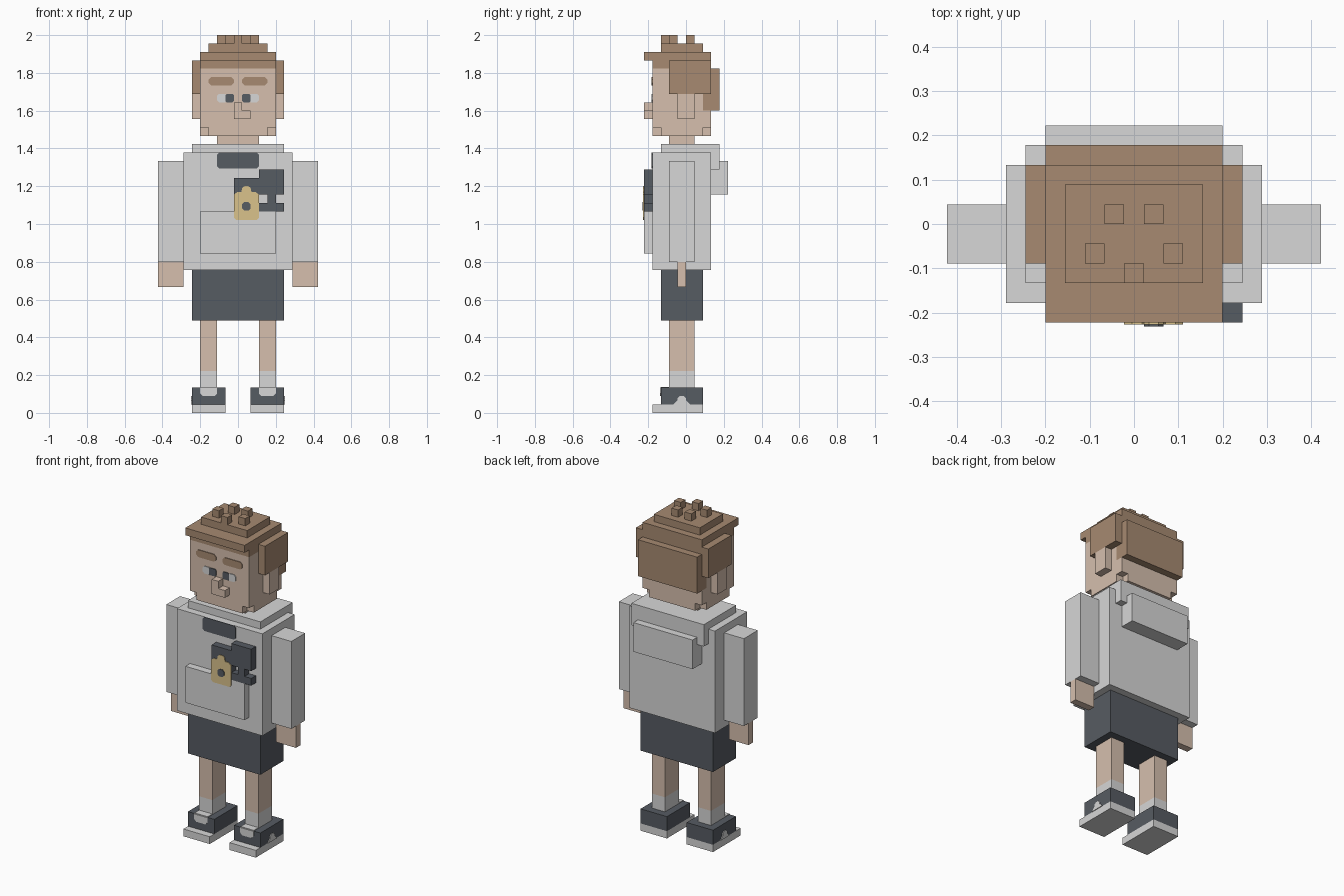
import bpy
import bmesh

cube = bpy.data.objects.get("Cube")
if cube:
    bpy.data.objects.remove(cube, do_unlink=True)

U = 2 / 45   # size of one block
THIN = 0.1   # thickness of painted plates, in blocks


def material(name, r, g, b):
    m = bpy.data.materials.new(name)
    m.use_nodes = True
    m.diffuse_color = (r, g, b, 1)
    m.node_tree.nodes["Principled BSDF"].inputs["Base Color"].default_value = (r, g, b, 1)
    return m


white = material("off_white", .68, .68, .68)
skin = material("skin", .67, .52, .42)
hair = material("brown_hair", .385, .254, .165)
dark = material("charcoal", .094, .106, .123)
gold = material("gold", .70, .54, .26)


def finish(name, bm, mat):
    bmesh.ops.recalc_face_normals(bm, faces=bm.faces)
    mesh = bpy.data.meshes.new(name)
    bm.to_mesh(mesh)
    bm.free()
    mesh.materials.append(mat)
    ob = bpy.data.objects.new(name, mesh)
    bpy.context.collection.objects.link(ob)
    return ob


def box(name, mat, x, y, z):
    """Box from (low, high) ranges in blocks."""
    bm = bmesh.new()
    bmesh.ops.create_cube(bm, size=1)
    for v in bm.verts:
        v.co = [(r[0] + r[1]) / 2 * U + c * (r[1] - r[0]) * U
                for c, r in zip(v.co, (x, y, z))]
    return finish(name, bm, mat)


def pair(name, mat, x, y, z):
    """Box on the left (+x) and its mirror on the right."""
    box("left_" + name, mat, x, y, z)
    box("right_" + name, mat, (-x[1], -x[0]), y, z)


def plate(name, mat, outline, place, step):
    """Thin plate: place maps an outline point to 3D, step is its thickness."""
    bm = bmesh.new()
    face = bm.faces.new([bm.verts.new([c * U for c in place(*p)]) for p in outline])
    ext = bmesh.ops.extrude_face_region(bm, geom=[face])["geom"]
    bmesh.ops.translate(bm, vec=[c * U for c in step],
                        verts=[g for g in ext if isinstance(g, bmesh.types.BMVert)])
    return finish(name, bm, mat)


def front_plate(name, mat, outline, y, side=1, thick=THIN):
    return plate(name, mat, outline, lambda a, b: (side * a, y, b), (0, -thick, 0))


def rounded(x0, x1, z0, z1, c):
    return [(x0 + c, z0), (x1 - c, z0), (x1, z0 + c), (x1, z1 - c),
            (x1 - c, z1), (x0 + c, z1), (x0, z1 - c), (x0, z0 + c)]


SIDES = (("left_", 1), ("right_", -1))

# Shoes, socks and legs
pair("sole", white, (1.5, 5.5), (-4, 2), (0, 1))
pair("shoe", dark, (1.5, 5.5), (-3, 2), (1, 3))
pair("sock", white, (2.5, 4.5), (-2, 1), (3, 5))
pair("leg", skin, (2.5, 4.5), (-2, 1), (5, 11))
pair("tongue_top", white, (2.5, 4.5), (-3, -2), (3, 3 + THIN))
tongue = [(2.8, 2), (4.2, 2), (4.5, 2.3), (4.5, 3), (2.5, 3), (2.5, 2.3)]
arch = [(-1.5, 1), (-1, 1.5), (-1, 1.75), (-.75, 2), (-.25, 2),
        (0, 1.75), (0, 1.5), (.5, 1)]
for label, s in SIDES:
    front_plate(label + "tongue_front", white, tongue, -3, s)
    plate(label + "shoe_arch", white, arch,
          lambda a, b: (s * 5.5, a, b), (s * THIN, 0, 0))

# Shorts, torso and hood
box("shorts", dark, (-5.5, 5.5), (-3, 2), (11, 17))
box("sweater", white, (-6.5, 6.5), (-4, 3), (17, 31))
box("collar", white, (-5.5, 5.5), (-3, 4), (31, 32))
box("hood_top", white, (-5.5, 5.5), (3, 4), (29, 31))
box("hood", white, (-4.5, 4.5), (3, 5), (26, 30))
box("pocket", white, (-4.5, 4.5), (-5, -4), (19, 24))
front_plate("neckline", dark, rounded(-2.5, 2.5, 29.1, 31, .25), -4)

# Arms
pair("sleeve", white, (6.5, 9.5), (-2, 1), (18, 30))
pair("hand", skin, (6.5, 9.5), (-1, 0), (15, 18))

# Chest gadget with gold badge
box("gadget_body", dark, (2.5, 5.5), (-5, -4), (26, 29))
box("gadget_front", dark, (-.5, 2.5), (-5, -4), (24, 28))
box("gadget_stem", dark, (3.5, 4.5), (-5, -4), (25, 26))
box("gadget_foot", dark, (2.5, 5.5), (-5, -4), (24, 25))
badge = [(-.25, 23), (2.25, 23), (2.5, 23.25), (2.5, 26), (2.1, 26.3), (1.6, 26.3),
         (1.5, 26.8), (1.25, 27), (.75, 27), (.5, 26.8), (.4, 26.3), (-.1, 26.3),
         (-.5, 26), (-.5, 23.25)]
front_plate("badge", gold, badge, -5)
front_plate("badge_dot", dark, rounded(.5, 1.5, 24.1, 25.1, .25), -5, thick=2 * THIN)

# Neck and head, with cut corners on the jaw
box("neck", skin, (-2.5, 2.5), (-2, 1), (32, 33))
box("chin", skin, (-3.5, 3.5), (-4, 3), (33, 34))
pair("jaw", skin, (3.5, 4.5), (-3, 2), (33, 34))
box("lower_head", skin, (-4.5, 4.5), (-4, 3), (34, 36))
box("face", skin, (-4.5, 4.5), (-4, 2), (36, 41))
pair("ear", skin, (4.5, 5.5), (-1, 1), (35, 38))

# Nose, eyes and eyebrows
box("nose_bridge", skin, (-.5, .5), (-5, -4), (35, 37))
box("nose_tip", skin, (.5, 1.5), (-5, -4), (35, 36))
eye = [(1.5, 37), (2.25, 37), (2.5, 37.25), (2.5, 37.75), (2.25, 38), (1.5, 38)]
for label, s in SIDES:
    front_plate(label + "eyebrow", hair, rounded(.5, 3.5, 39, 40, .3), -4, s)
    front_plate(label + "eye_white", white, eye, -4, s)
    front_plate(label + "pupil", dark, rounded(.5, 1.5, 37, 38, .15), -4, s)

# Hair
box("hairline", hair, (-4.5, 4.5), (-4, 3), (41, 42))
box("back_hair", hair, (-4.5, 4.5), (2, 4), (36, 41))
pair("side_hair", hair, (4.5, 5.5), (-2, 3), (38, 42))
box("fringe", hair, (-4.5, 4.5), (-5, 3), (42, 43))
box("crown", hair, (-3.5, 3.5), (-3, 2), (43, 44))
pair("back_tuft", hair, (.5, 1.5), (0, 1), (44, 45))
pair("side_tuft", hair, (1.5, 2.5), (-2, -1), (44, 45))
box("front_tuft", hair, (-.5, .5), (-3, -2), (44, 45))
